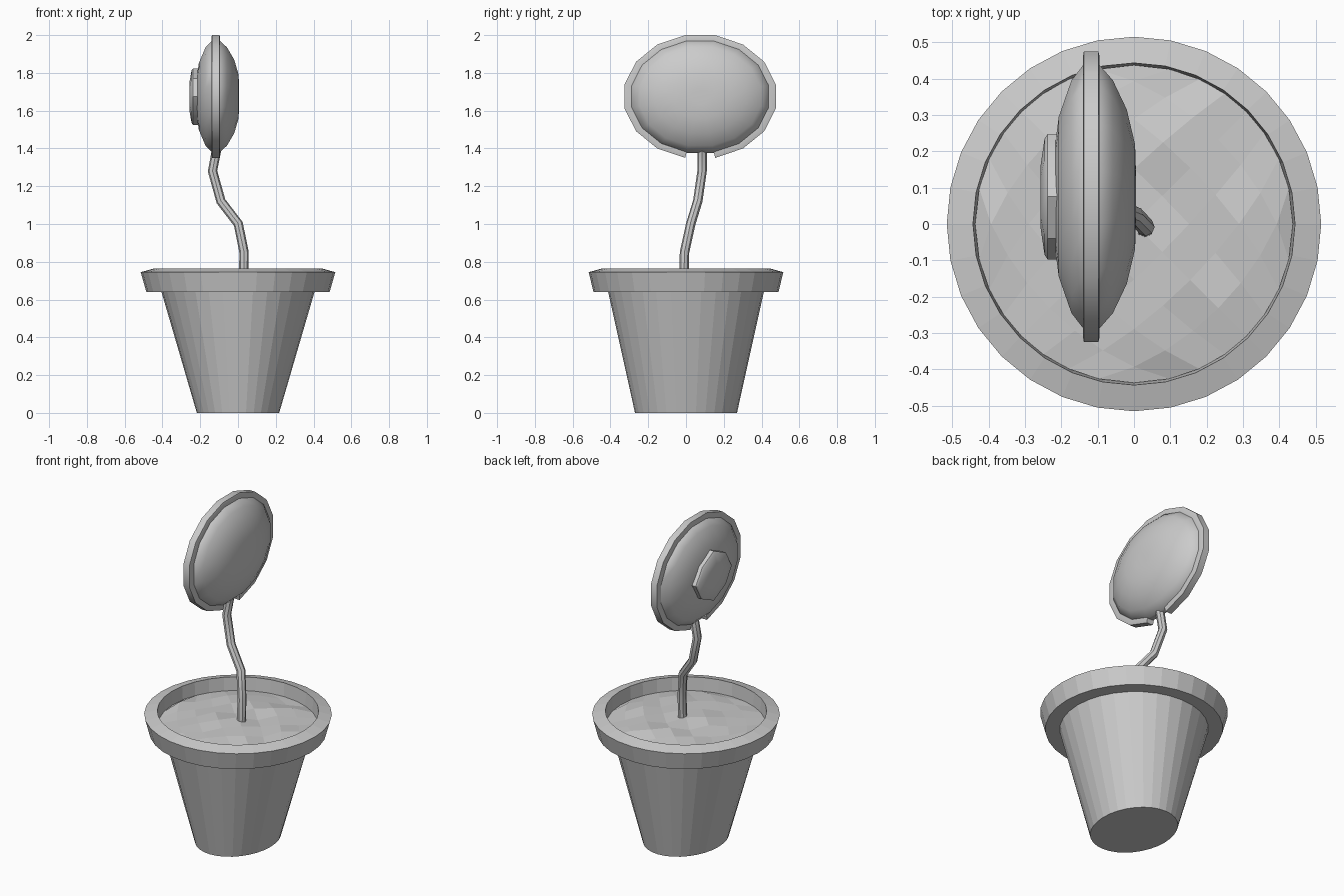
import bpy, math, random
from mathutils import Vector

if "Cube" in bpy.data.objects:
    bpy.data.objects.remove(bpy.data.objects["Cube"])

random.seed(4)
TAU = math.tau


def make(name, verts, faces, smooth=None):
    me = bpy.data.meshes.new(name)
    me.from_pydata(verts, [], faces)
    me.update()
    ob = bpy.data.objects.new(name, me)
    bpy.context.collection.objects.link(ob)
    bpy.ops.object.select_all(action='DESELECT')
    ob.select_set(True)
    bpy.context.view_layer.objects.active = ob
    bpy.ops.object.mode_set(mode='EDIT')
    bpy.ops.mesh.select_all(action='SELECT')
    bpy.ops.mesh.normals_make_consistent(inside=False)
    bpy.ops.object.mode_set(mode='OBJECT')
    if smooth:
        bpy.ops.object.shade_smooth_by_angle(angle=math.radians(smooth))
    return ob


def skin(rings, cap_start=False, cap_end=False):
    """Bridge closed rings of equal length into one surface."""
    n = len(rings[0])
    verts = [v for r in rings for v in r]
    faces = [(k * n + i, k * n + (i + 1) % n, (k + 1) * n + (i + 1) % n, (k + 1) * n + i)
             for k in range(len(rings) - 1) for i in range(n)]
    if cap_start:
        faces.append(tuple(range(n))[::-1])
    if cap_end:
        faces.append(tuple(range((len(rings) - 1) * n, len(rings) * n)))
    return verts, faces


# Pot: round rim tapering to a slightly oval foot
def pot_ring(rx, ry, z, n=32):
    return [(rx * math.cos(TAU * i / n), ry * math.sin(TAU * i / n), z) for i in range(n)]


profile = [(.218, .27, 0), (.405, .412, .64), (.485, .49, .64), (.515, .515, .745),
           (.443, .443, .765), (.435, .435, .65)]
make("pot", *skin([pot_ring(*p) for p in profile], cap_start=True))

# Soil: 8 x 8 grid stretched to a disc, turned 45 degrees, with bumps
N = 8
soil = []
for i in range(N + 1):
    for j in range(N + 1):
        u, v = 2 * i / N - 1, 2 * j / N - 1
        p = Vector((u * math.sqrt(1 - v * v / 2), v * math.sqrt(1 - u * u / 2)))
        edge = max(abs(u), abs(v)) == 1
        z = .685 if edge else .70 + .015 * (1 - p.length) + random.uniform(-.014, .014)
        x, y = .437 * p
        c = math.sqrt(.5)
        soil.append((c * (x - y), c * (x + y), z))
cells = [(i * (N + 1) + j, (i + 1) * (N + 1) + j, (i + 1) * (N + 1) + j + 1, i * (N + 1) + j + 1)
         for i in range(N) for j in range(N)]
ground = make("soil", soil, cells)
if ground.data.polygons[0].normal.z < 0:
    ground.data.flip_normals()

# Stem: bent eight-sided tube
path = [(.03, -.012, .67), (.032, -.008, .85), (.002, .025, 1.0), (-.09, .062, 1.12),
        (-.135, .085, 1.28), (-.112, .085, 1.40)]
path = [Vector(p) for p in path]
rings = []
for k, p in enumerate(path):
    t = (path[min(k + 1, len(path) - 1)] - path[max(k - 1, 0)]).normalized()
    a = Vector((0, 1, 0)).cross(t).normalized()
    b = t.cross(a)
    rings.append([p + .025 * (math.cos(TAU * i / 8) * a + math.sin(TAU * i / 8) * b)
                  for i in range(8)])
make("stem", *skin(rings, True, True), smooth=40)


# Flower head: oval lens facing along x
def head_point(ang, f, x, ry=.408, rz=.331):
    return (x, .075 + ry * f * math.cos(ang), 1.675 + rz * f * math.sin(ang))


def head_ring(f, x):
    return [head_point(TAU * (i + .5) / 16, f, x) for i in range(16)]


lens = [(.12, .006), (.36, .003), (.6, -.02), (.8, -.058), (.92, -.10), (.92, -.135),
        (.8, -.172), (.55, -.207), (.3, -.22)]
make("flower_head", *skin([head_ring(*p) for p in lens], True, True), smooth=50)

# Rim band around the head, open where the stem enters
section = [(.90, -.14), (.97, -.14), (1, -.138), (1, -.098), (.97, -.095), (.90, -.095)]
band = []
for k in range(16):
    ang = -TAU / 4 + TAU * (k + .5) / 16
    band.append([head_point(ang, f, x) for f, x in section])
make("head_rim", *skin(band, True, True), smooth=50)

# Raised centre: irregular eight-sided boss on the back of the head
wobble = [1, .9, 1.04, .95, 1, .92, 1.05, .96]
boss = []
for f, x in [(1, -.20), (1, -.238), (.93, -.246), (.5, -.257)]:
    boss.append([head_point(TAU * i / 8, f * w, x, .172, .143) for i, w in enumerate(wobble)])
make("flower_centre", *skin(boss, True, True), smooth=35)
